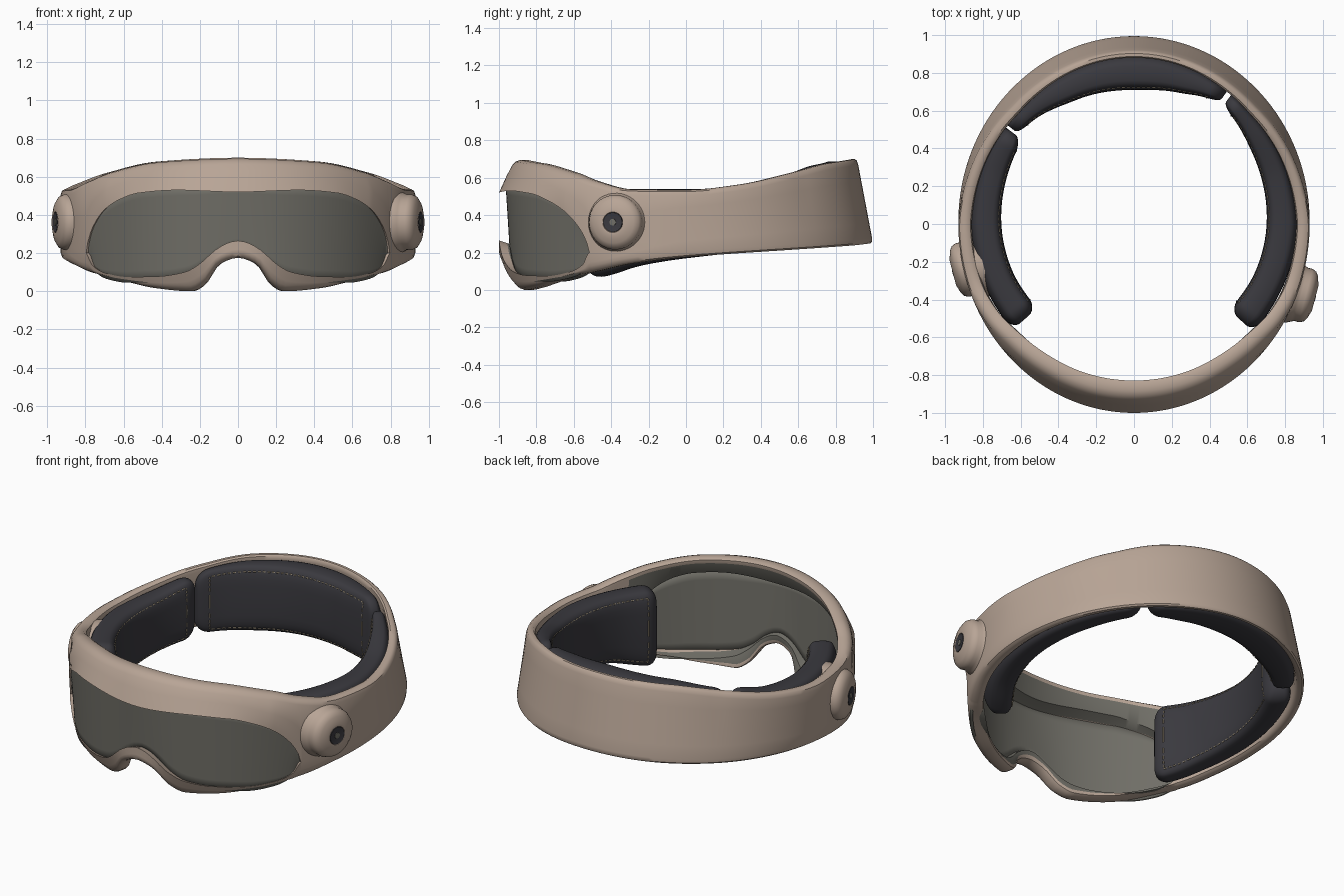
import bpy, bmesh, math
from mathutils import Matrix, Vector

cube = bpy.data.objects.get("Cube")
if cube:
    bpy.data.objects.remove(cube, do_unlink=True)


def material(name, r, g, b):
    m = bpy.data.materials.new(name)
    m.use_nodes = True
    m.diffuse_color = (r, g, b, 1)
    bsdf = m.node_tree.nodes["Principled BSDF"]
    bsdf.inputs["Base Color"].default_value = (r, g, b, 1)
    bsdf.inputs["Roughness"].default_value = 0.6
    return m


SHELL = material("warm beige shell", 0.48, 0.375, 0.305)
LENS = material("smoky grey lens", 0.162, 0.157, 0.135)
PAD = material("charcoal padding", 0.042, 0.041, 0.049)
THREAD = material("tan thread", 0.36, 0.3, 0.21)


def finish(name, bm, *mats, angle=40):
    bmesh.ops.recalc_face_normals(bm, faces=bm.faces)
    mesh = bpy.data.meshes.new(name)
    bm.to_mesh(mesh)
    bm.free()
    obj = bpy.data.objects.new(name, mesh)
    bpy.context.collection.objects.link(obj)
    for m in mats:
        mesh.materials.append(m)
    bpy.ops.object.select_all(action="DESELECT")
    obj.select_set(True)
    bpy.context.view_layer.objects.active = obj
    bpy.ops.object.shade_smooth_by_angle(angle=math.radians(angle))
    return obj


def curve_through(*keys):
    """Monotone smooth interpolation through (degrees, value) keys."""
    xs, ys = zip(*keys)
    d = [(ys[i + 1] - ys[i]) / (xs[i + 1] - xs[i]) for i in range(len(xs) - 1)]
    m = [0] + [2 * p * q / (p + q) if p * q > 0 else 0 for p, q in zip(d, d[1:])] + [0]

    def value(a):
        a = min(max(abs(a), xs[0]), xs[-1])
        i = max(k for k in range(len(d)) if xs[k] <= a)
        h = xs[i + 1] - xs[i]
        t = (a - xs[i]) / h
        u = 1 - t
        return (u * u * (1 + 2 * t) * ys[i] + t * t * (3 - 2 * t) * ys[i + 1]
                + h * t * u * (u * m[i] - t * m[i + 1]))
    return value


# Heights round the band; 0 degrees is the front centre, 180 the back
WINDOW = 59
band_top = curve_through((0, .695), (30, .675), (50, .625), (60, .58), (73, .537),
                         (90, .535), (107, .562), (127, .622), (150, .68), (180, .7))
band_bottom = curve_through((0, .175), (6, .145), (12, .035), (17, 0), (30, .015), (50, .075),
                            (60, .1), (72, .14), (90, .175), (120, .21), (150, .235), (180, .25))
band_depth = curve_through((0, .1), (50, .09), (90, .075), (140, .05), (180, .04))
lens_top = curve_through((0, .52), (20, .53), (34, .515), (42, .48), (49, .425), (55, .335),
                         (58, .25), (WINDOW, .2))
lens_bottom = curve_through((0, .265), (3, .255), (7, .22), (12.5, .145), (18, .1), (28, .078),
                            (40, .075), (50, .095), (56, .135), (WINDOW, .2))
seam_rise = curve_through((WINDOW, 0), (90, .15), (180, .27))


def place(a, z, s):
    a = math.radians(a)
    return Vector((0.93 * s * math.sin(a), -s * math.cos(a), z))


def outer(a, z):
    """Scale of the outer skin: the brow and chin curl in, the back leans in."""
    c = math.cos(math.radians(a))
    curl = -.085 * max(0, (z - .53) / .165) - .07 * max(0, (.2 - z) / .2) ** 1.5
    lean = -.085 * (z - .25) / .45
    return 1 + min(1, max(0, 1.5 * c)) * curl + min(1, max(0, -1.5 * c)) * lean


def column(a):
    """Cross-section of the band, as a lower and an upper strip around the window."""
    top, bot, hi, lo = (f(a) for f in (band_top, band_bottom, lens_top, lens_bottom))
    gap = hi - lo
    depth = band_depth(a)

    def p(z, inset):
        return place(a, z, outer(a, z) - inset * depth)

    def strip(edge, rim, back):
        k = math.copysign(min(.03, abs(rim - edge) / 3), rim - edge)
        flare = math.copysign(min(back, gap * .3), rim - edge)
        mid = (edge + rim) / 2
        return [p(edge, 0), p(mid, 0), p(rim - k, 0), p(rim - k * .3, .09), p(rim, .3),
                p(rim, .7), p(rim - k * .3, .91), p(rim - k, 1), p(edge + flare, 1),
                p(edge + flare / 2, .45)]
    rise = seam_rise(a)
    return strip(lo + rise, bot, .03), strip(hi + rise, top, .05)


# Headband and goggle frame in one piece, lined with lens material behind the window
half = [WINDOW * math.sin(math.pi / 2 * k / 50) for k in range(51)]
half += [WINDOW + (180 - WINDOW) * k / 45 for k in range(1, 46)]
angles = [-a for a in reversed(half[1:-1])] + half
bm = bmesh.new()
grid = [[[bm.verts.new(q) for q in s] for s in column(a)] for a in angles]
for i, a in enumerate(angles):
    j = (i + 1) % len(angles)
    opening = max(abs(a), abs(angles[j])) < WINDOW + .01
    for s, t in zip(grid[i], grid[j]):
        n = len(s)
        for k in range(n if opening else n - 2):
            m = (k + 1) % n
            face = bm.faces.new((s[k], s[m], t[m], t[k]))
            face.material_index = int(opening and k in (n - 3, n - 2))
bmesh.ops.delete(bm, geom=[v for v in bm.verts if not v.link_faces], context="VERTS")
bmesh.ops.remove_doubles(bm, verts=bm.verts, dist=.0002)
finish("headband_frame", bm, SHELL, LENS)

# Curved lens, tucked into the frame on every side
bm = bmesh.new()
rows = 8
previous = None
for a in [v for v in angles if abs(v) < WINDOW + .01]:
    lo, hi = lens_bottom(a) - .03, lens_top(a) + .035
    s = .935 + .03 * (a / WINDOW) ** 2
    strip = [bm.verts.new(place(a, lo + (hi - lo) * k / rows, s + .02 * k / rows))
             for k in range(rows + 1)]
    if previous:
        for k in range(rows):
            bm.faces.new((previous[k], strip[k], strip[k + 1], previous[k + 1]))
    previous = strip
lens = finish("lens", bm, LENS)
solid = lens.modifiers.new("thickness", "SOLIDIFY")
solid.thickness = .018
solid.offset = 0


# Cushions lining the band; each is thinnest where it meets its neighbour
side_face = curve_through((50, .71), (70, .735), (90, .755), (120, .772), (141, .8))
back_face = curve_through((143, .795), (160, .74), (180, .71), (207, .735), (234, .805))
fore_gap = curve_through((50, .025), (90, 0), (180, 0))
low_gap = curve_through((50, -.018), (90, -.006), (140, .012), (180, .015))
high_gap = curve_through((50, -.004), (90, -.004), (110, .012), (180, .012))


def cushion(name, start, end, face):
    length = math.radians(abs(end - start)) * .8
    round_end = .08

    def surface(t, phi):
        around = start + (end - start) * t
        a = around - 360 if around > 180 else around
        e = min(t, 1 - t) * length
        k = math.sqrt(max(0, 1 - max(0, 1 - e / round_end) ** 2))
        lo = band_bottom(a) + low_gap(a)
        hi = band_top(max(abs(a), 90)) - high_gap(a)
        tall = (hi - lo) / 2 - round_end * (1 - k)
        c, s = math.cos(phi), math.sin(phi)
        z = (lo + hi) / 2 + tall * math.copysign(abs(s) ** .5, s)
        back = outer(a, z) - band_depth(a) - fore_gap(a) + .008
        thick = (back - face(around)) / 2
        bulge = thick * (.35 + .65 * k) * math.copysign(abs(c) ** .5, c)
        return place(a, z, back - thick + bulge)

    steps, sides = 60, 32
    bm = bmesh.new()
    rings = []
    for i in range(steps + 1):
        t = (1 - math.cos(math.pi * i / steps)) / 2
        rings.append([bm.verts.new(surface(t, math.tau * k / sides)) for k in range(sides)])
    for r, q in zip(rings, rings[1:]):
        for k in range(sides):
            m = (k + 1) % sides
            bm.faces.new((r[k], r[m], q[m], q[k]))
    bm.faces.new(rings[0])
    bm.faces.new(rings[-1])
    finish(name, bm, PAD, angle=60)

    # Dashed seam around the inner face
    data = bpy.data.curves.new(name + "_stitching", "CURVE")
    data.dimensions = "3D"
    data.bevel_depth = .0045
    data.bevel_resolution = 0
    margin = .07 / length
    upper, lower = math.radians(135), math.radians(225)
    count = int(length / .035)
    lines = [((margin, f), (1 - margin, f), count) for f in (upper, lower)]
    lines += [((t, upper), (t, lower), 9) for t in (margin, 1 - margin)]
    for (t0, f0), (t1, f1), n in lines:
        for i in range(n):
            spline = data.splines.new("POLY")
            spline.points.add(1)
            for point, u in zip(spline.points, (i / n, (i + .6) / n)):
                point.co = (*surface(t0 + (t1 - t0) * u, f0 + (f1 - f0) * u), 1)
    data.materials.append(THREAD)
    seam = bpy.data.objects.new(name + "_stitching", data)
    bpy.context.collection.objects.link(seam)


cushion("back_cushion", 143, 234, back_face)
cushion("left_cushion", 50, 141, side_face)
cushion("right_cushion", -51, -125, side_face)


# Side pivots, turned on a lathe
def lathe(name, profile, mat, matrix, sides=40):
    bm = bmesh.new()
    verts = [bm.verts.new((r, 0, h)) for r, h in profile]
    edges = [bm.edges.new(pair) for pair in zip(verts, verts[1:])]
    bmesh.ops.spin(bm, geom=verts + edges, cent=(0, 0, 0), axis=(0, 0, 1),
                   angle=math.tau, steps=sides)
    bmesh.ops.remove_doubles(bm, verts=bm.verts, dist=.0005)
    bm.transform(matrix)
    finish(name, bm, mat)


for side, sign, y in (("left", 1, -.365), ("right", -1, -.23)):
    axis = Vector((sign, -.26, 0))
    matrix = Matrix.Translation((sign * .856, y, .362)) @ axis.to_track_quat("Z", "Y").to_matrix().to_4x4()
    lathe(side + "_pivot", [(.172, -.06), (.165, -.01), (.152, .015), (.145, .03), (.146, .055),
                            (.136, .078), (.112, .094), (.09, .1), (.07, .107), (.055, .106),
                            (.052, .095), (0, .095)], SHELL, matrix)
    lathe(side + "_pivot_socket", [(.053, .09), (.053, .107), (.035, .104), (0, .104)], PAD, matrix, 12)
    lathe(side + "_pivot_pin", [(.018, .09), (.018, .108), (0, .109)], LENS, matrix, 12)
